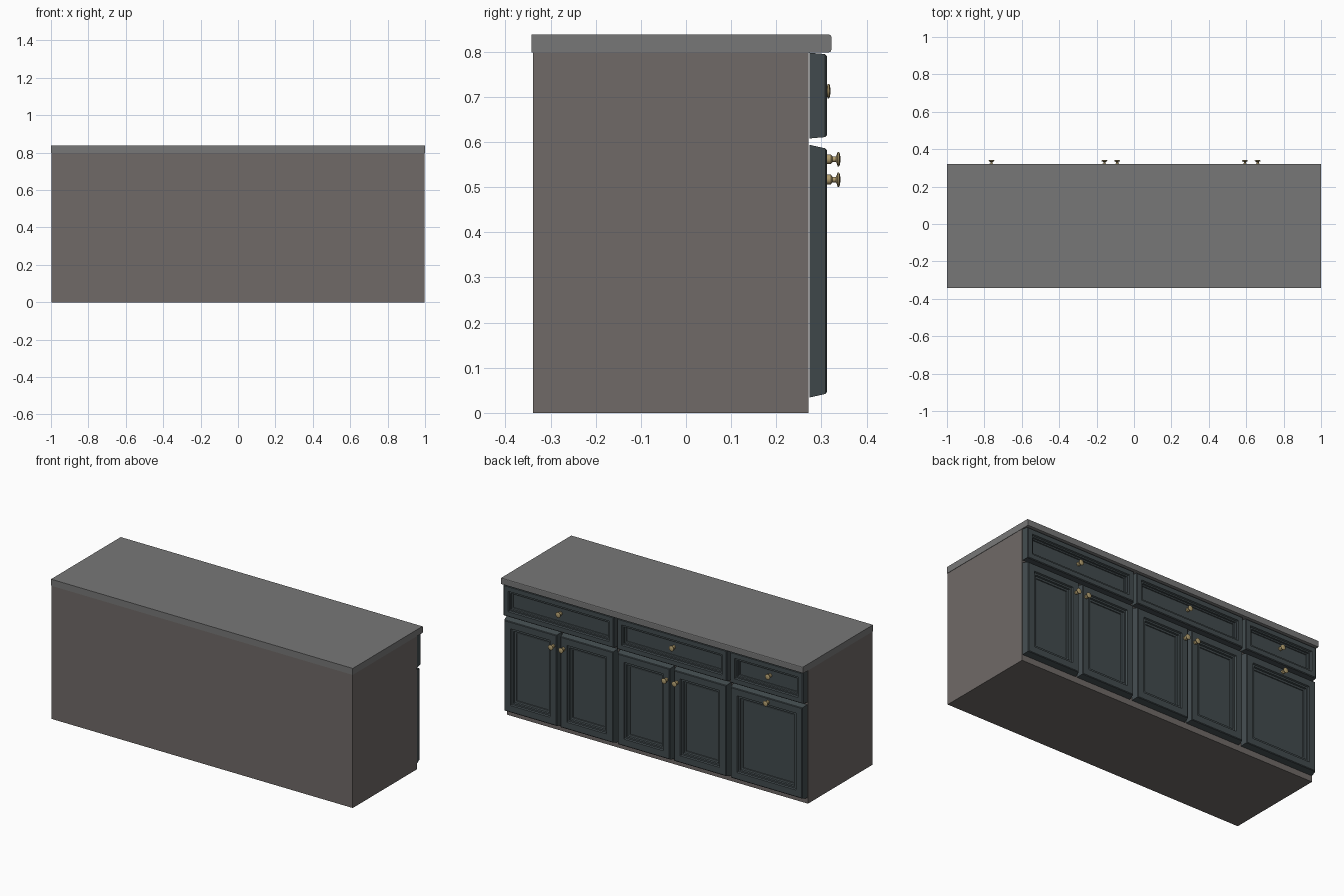
import bpy, bmesh
from math import cos, sin, pi

if "Cube" in bpy.data.objects:
    bpy.data.objects.remove(bpy.data.objects["Cube"])


def material(name, rgb):
    m = bpy.data.materials.new(name)
    m.diffuse_color = (*rgb, 1)
    m.use_nodes = True
    m.node_tree.nodes["Principled BSDF"].inputs["Base Color"].default_value = m.diffuse_color
    return m


BODY = material("warm_grey", (0.161, 0.144, 0.136))
STONE = material("dark_grey", (0.187, 0.187, 0.187))
PAINT = material("dark_blue_grey", (0.055, 0.071, 0.077))
BRASS = material("aged_brass", (0.44, 0.34, 0.16))


def finish(name, bm, mat):
    bmesh.ops.recalc_face_normals(bm, faces=bm.faces)
    me = bpy.data.meshes.new(name)
    bm.to_mesh(me)
    bm.free()
    me.materials.append(mat)
    ob = bpy.data.objects.new(name, me)
    bpy.context.collection.objects.link(ob)
    return ob


def box(name, lo, hi, mat):
    bm = bmesh.new()
    bmesh.ops.create_cube(bm, size=1)
    for v in bm.verts:
        v.co = [l + (c + 0.5) * (h - l) for c, l, h in zip(v.co, lo, hi)]
    return finish(name, bm, mat)


def loft(bm, rings):
    """Skin a stack of point rings and cap both ends."""
    rings = [[bm.verts.new(p) for p in r] for r in rings]
    n = len(rings[0])
    for a, b in zip(rings, rings[1:]):
        for i in range(n):
            j = (i + 1) % n
            bm.faces.new((a[i], a[j], b[j], b[i]))
    bm.faces.new(rings[0])
    bm.faces.new(rings[-1])


# Moulding steps shared by doors and drawers: (inset, y)
DOOR = [(0, 0.2735), (0.008, 0.309), (0.012, 0.312), (0.050, 0.312), (0.054, 0.304),
        (0.064, 0.304), (0.067, 0.296), (0.077, 0.294), (0.079, 0.290)]
DRAWER = [(0, 0.2735), (0.003, 0.308), (0.007, 0.312), (0.034, 0.312), (0.038, 0.304),
          (0.046, 0.304), (0.048, 0.296), (0.055, 0.294), (0.057, 0.290)]


def panel(name, x0, x1, z0, z1, steps):
    bm = bmesh.new()
    loft(bm, [[(x0 + d, y, z0 + d), (x1 - d, y, z0 + d),
               (x1 - d, y, z1 - d), (x0 + d, y, z1 - d)] for d, y in steps])
    return finish(name, bm, PAINT)


# Turned knob profile: (radius, distance from the face)
KNOB = [(0.011, -0.001), (0.011, 0.009), (0.008, 0.011), (0.006, 0.013), (0.006, 0.020),
        (0.010, 0.022), (0.016, 0.024), (0.016, 0.027), (0.012, 0.029), (0.005, 0.030)]


def knob(name, x, y, z, sides=16):
    bm = bmesh.new()
    loft(bm, [[(x + r * cos(2 * pi * i / sides), y + d, z + r * sin(2 * pi * i / sides))
               for i in range(sides)] for r, d in KNOB])
    ob = finish(name, bm, BRASS)
    bpy.ops.object.select_all(action='DESELECT')
    ob.select_set(True)
    bpy.context.view_layer.objects.active = ob
    bpy.ops.object.shade_smooth_by_angle()


# Cabinet body
box("cabinet_body", (-0.998, -0.339, 0), (0.998, 0.271, 0.80), BODY)

# Worktop with eased edges along the overhang
top = box("worktop", (-1, -0.342, 0.799), (1, 0.322, 0.838), STONE)
bm = bmesh.new()
bm.from_mesh(top.data)
edges = [e for e in bm.edges if all(v.co.y > 0.3 for v in e.verts)
         and abs(e.verts[0].co.x - e.verts[1].co.x) > 1]
bmesh.ops.bevel(bm, geom=edges, offset=0.005, segments=2, profile=0.5, affect='EDGES')
bm.to_mesh(top.data)
bm.free()

# Units: label, left, right, number of doors
for label, x0, x1, doors in [("left", 0.258, 0.996, 2), ("middle", -0.492, 0.244, 2),
                             ("right", -0.996, -0.506, 1)]:
    mid = (x0 + x1) / 2 if doors == 2 else -0.762
    # Drawer front
    panel(f"{label}_drawer_front", x0, x1, 0.608, 0.798, DRAWER)
    knob(f"{label}_drawer_knob", mid, 0.290, 0.713)
    # Doors
    if doors == 2:
        panel(f"{label}_door_a", x0, mid - 0.005, 0.034, 0.594, DOOR)
        panel(f"{label}_door_b", mid + 0.005, x1, 0.034, 0.594, DOOR)
        for s, side in ((-1, "a"), (1, "b")):
            knob(f"{label}_door_knob_{side}", mid + s * 0.034, 0.312, 0.517)
    else:
        panel(f"{label}_door", x0, x1, 0.034, 0.594, DOOR)
        knob(f"{label}_door_knob", mid, 0.312, 0.562)
